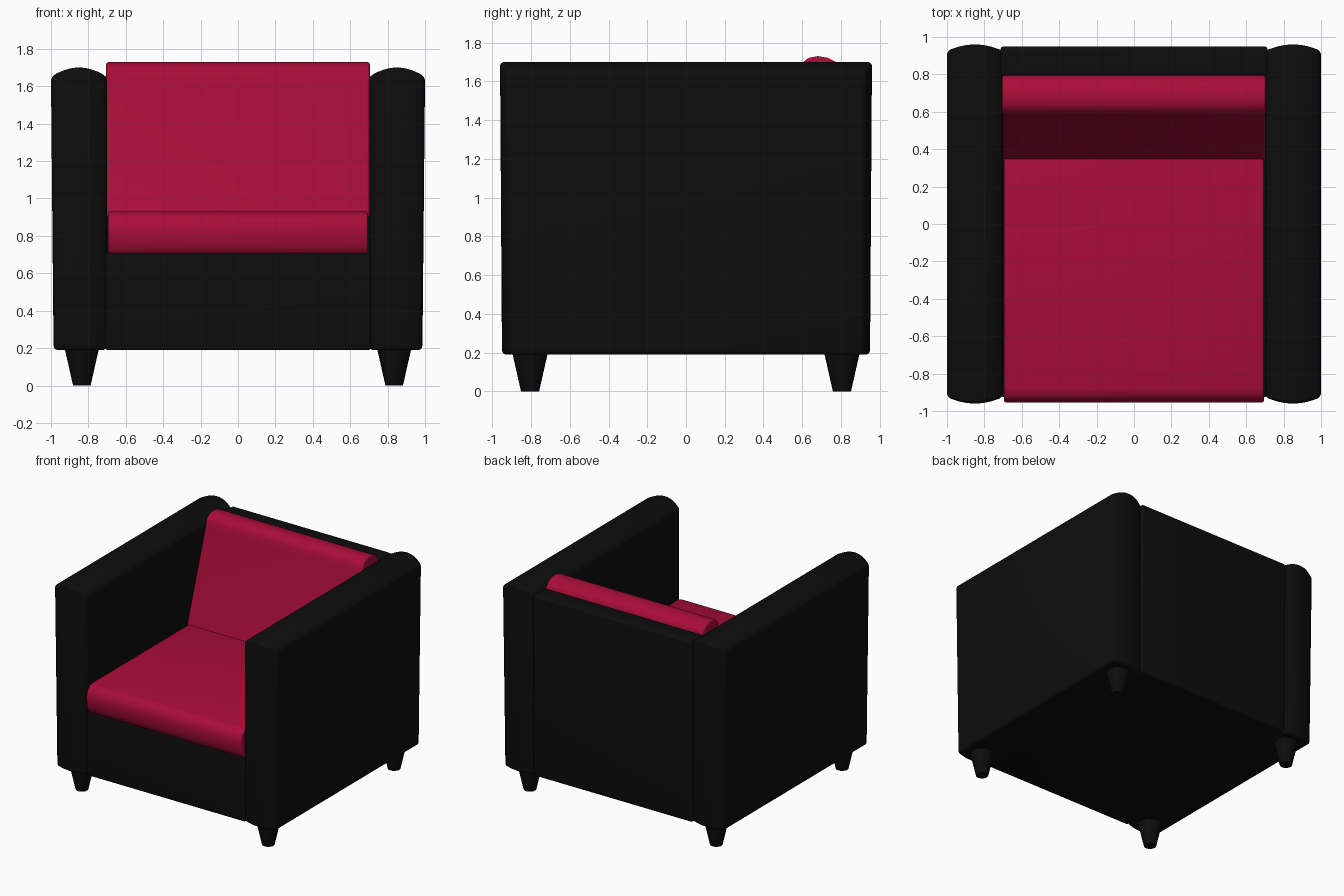
import bpy, bmesh, math

cube = bpy.data.objects.get("Cube")
if cube:
    bpy.data.objects.remove(cube, do_unlink=True)


def material(name, colour):
    m = bpy.data.materials.new(name)
    m.use_nodes = True
    m.diffuse_color = colour
    bsdf = next(n for n in m.node_tree.nodes if n.type == 'BSDF_PRINCIPLED')
    bsdf.inputs["Base Color"].default_value = colour
    bsdf.inputs["Roughness"].default_value = 0.7
    return m


BLACK = material("black leather", (0.004, 0.004, 0.004, 1))
RED = material("crimson fabric", (0.40, 0.004, 0.04, 1))


def finish(bm, name, mat):
    bmesh.ops.recalc_face_normals(bm, faces=bm.faces)
    mesh = bpy.data.meshes.new(name)
    bm.to_mesh(mesh)
    bm.free()
    mesh.materials.append(mat)
    obj = bpy.data.objects.new(name, mesh)
    bpy.context.collection.objects.link(obj)
    bpy.ops.object.select_all(action='DESELECT')
    obj.select_set(True)
    bpy.context.view_layer.objects.active = obj
    bpy.ops.object.shade_smooth_by_angle(angle=math.radians(40))
    return obj


def loft(name, sections, mat, bevel):
    """Skin (x, [(y, z), ...]) sections, cap both ends, round the sharp edges."""
    bm = bmesh.new()
    rings = [[bm.verts.new((x, y, z)) for y, z in pts] for x, pts in sections]
    n = len(rings[0])
    for a, b in zip(rings, rings[1:]):
        for i in range(n):
            j = (i + 1) % n
            bm.faces.new((a[i], a[j], b[j], b[i]))
    bm.faces.new(rings[0])
    bm.faces.new(rings[-1])
    bmesh.ops.recalc_face_normals(bm, faces=bm.faces)
    sharp = [e for e in bm.edges if e.calc_face_angle() > math.radians(35)]
    bmesh.ops.bevel(bm, geom=sharp, offset=bevel, offset_type='OFFSET',
                    segments=4, profile=0.5, affect='EDGES', clamp_overlap=True)
    return finish(bm, name, mat)


def slab(name, half_width, profile, mat, bevel):
    return loft(name, [(-half_width, profile), (half_width, profile)], mat, bevel)


# Arms: full-height panels with softly domed top, front and back
for side, word in ((1, "left"), (-1, "right")):
    sections = []
    steps = 12
    for i in range(steps + 1):
        t = 2 * i / steps - 1
        dome = 1 - t * t
        y = 0.925 + 0.035 * dome
        top = 1.65 + 0.05 * dome
        sections.append((side * (0.85 + 0.15 * t),
                         [(-y + 0.01, 0.19), (y - 0.01, 0.19), (y, top), (-y, top)]))
    arm = loft(word + "_arm", sections, BLACK, 0.022)
    # Outer face leans in slightly towards the floor
    for v in arm.data.vertices:
        if abs(v.co.x) > 0.85:
            v.co.x -= side * 0.014 * (1.65 - min(v.co.z, 1.65)) / 1.46

# Base below the seat, and back panel
slab("seat_base", 0.71, [(-0.925, 0.19), (0.85, 0.19), (0.85, 0.71), (-0.925, 0.71)],
     BLACK, 0.012)
slab("back_panel", 0.715, [(0.79, 0.19), (0.94, 0.19), (0.95, 1.66), (0.79, 1.66)],
     BLACK, 0.02)

# Seat cushion with rolled front edge
slab("seat_cushion", 0.695,
     [(0.45, 0.70), (0.45, 0.93), (-0.88, 0.93), (-0.915, 0.92), (-0.94, 0.895),
      (-0.953, 0.86), (-0.955, 0.82), (-0.95, 0.77), (-0.937, 0.73), (-0.915, 0.70)],
     RED, 0.014)

# Leaning back cushion with rolled top
slab("back_cushion", 0.705,
     [(0.34, 0.90), (0.35, 0.935), (0.582, 1.63), (0.587, 1.67), (0.604, 1.70),
      (0.636, 1.722), (0.68, 1.73), (0.73, 1.722), (0.77, 1.702), (0.793, 1.67),
      (0.80, 1.63), (0.80, 0.90)],
     RED, 0.016)

# Tapered feet
for x, xw in ((0.835, "left"), (-0.835, "right")):
    for y, yw in ((-0.805, "front"), (0.805, "back")):
        bm = bmesh.new()
        bmesh.ops.create_cone(bm, cap_ends=True, segments=24,
                              radius1=0.047, radius2=0.092, depth=0.2)
        bmesh.ops.translate(bm, verts=bm.verts, vec=(x, y, 0.1))
        finish(bm, f"{yw}_{xw}_foot", BLACK)
